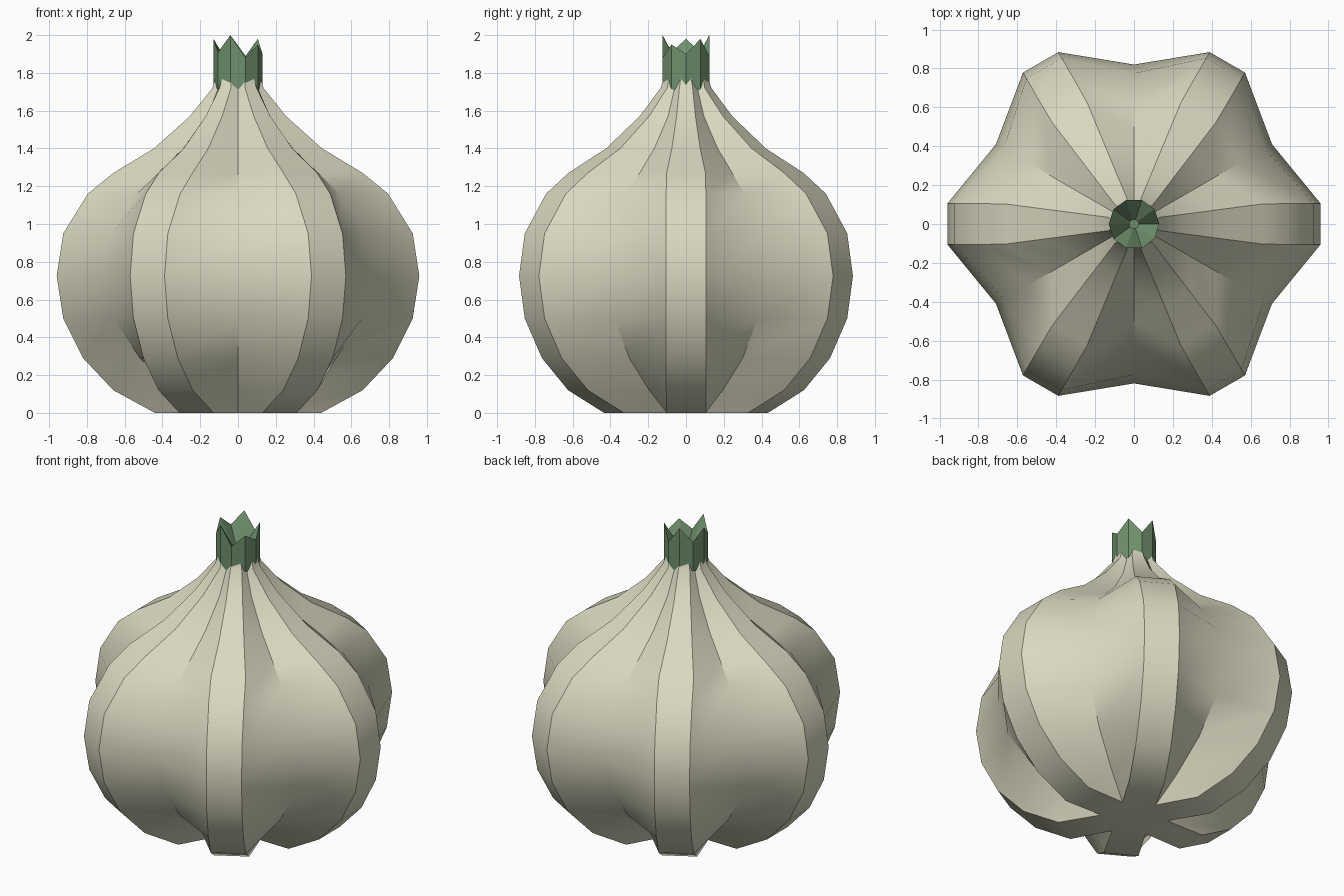
import bpy, bmesh, math
from mathutils import Matrix, Vector

if "Cube" in bpy.data.objects:
    bpy.data.objects.remove(bpy.data.objects["Cube"])


def material(name, colour):
    m = bpy.data.materials.new(name)
    m.diffuse_color = (*colour, 1)
    m.use_nodes = True
    m.node_tree.nodes["Principled BSDF"].inputs["Base Color"].default_value = m.diffuse_color
    return m


def finish(bm, name, mat, angle):
    bmesh.ops.recalc_face_normals(bm, faces=bm.faces)
    me = bpy.data.meshes.new(name)
    bm.to_mesh(me)
    bm.free()
    ob = bpy.data.objects.new(name, me)
    bpy.context.collection.objects.link(ob)
    me.materials.append(mat)
    if angle:
        bpy.ops.object.select_all(action='DESELECT')
        ob.select_set(True)
        bpy.context.view_layer.objects.active = ob
        bpy.ops.object.shade_smooth_by_angle(angle=math.radians(angle))
    return ob


def bridge(bm, a, b):
    n = len(a)
    for i in range(n):
        bm.faces.new((a[i], a[(i + 1) % n], b[(i + 1) % n], b[i]))


cream = material("cream_skin", (0.70, 0.69, 0.53))
green = material("stem_green", (0.16, 0.28, 0.15))

# Bulb: rows of height, ridge radius, ridge half width, groove radius
ROWS = [(0.0, 0.44, 0.105, 0.20), (0.12, 0.66, 0.105, 0.39),
        (0.29, 0.82, 0.105, 0.60), (0.50, 0.925, 0.105, 0.76),
        (0.725, 0.96, 0.105, 0.82), (0.95, 0.925, 0.105, 0.775),
        (1.16, 0.795, 0.105, 0.62), (1.27, 0.66, 0.103, 0.49),
        (1.40, 0.445, 0.075, 0.335), (1.57, 0.255, 0.05, 0.19),
        (1.72, 0.135, 0.035, 0.12), (1.79, 0.115, 0.025, 0.09)]
bm = bmesh.new()
rings = []
for z, ridge, half, groove in ROWS:
    ring = []
    for k in range(6):
        turn = Matrix.Rotation(math.radians(60 * k), 3, 'Z')
        g = math.radians(30)
        for p in ((ridge, -half, z), (ridge, half, z),
                  (groove * math.cos(g), groove * math.sin(g), z)):
            ring.append(bm.verts.new(turn @ Vector(p)))
    rings.append(ring)
for a, b in zip(rings, rings[1:]):
    bridge(bm, a, b)
bm.faces.new(rings[0][::-1])
bm.faces.new(rings[-1])
finish(bm, "garlic_bulb", cream, 30)

# Cut stem: ten-sided tube with a jagged rim and a funnel inside
RIM = [1.90, 1.98, 1.89, 2.0, 1.91, 1.98, 1.91, 2.0, 1.88, 1.95]
bm = bmesh.new()


def stem_ring(r, heights):
    return [bm.verts.new((r * math.cos(i * math.pi / 5),
                          r * math.sin(i * math.pi / 5), heights[i]))
            for i in range(10)]


low = stem_ring(0.13, [1.70 if i % 2 else 1.72 for i in range(10)])
rim = stem_ring(0.13, RIM)
core = stem_ring(0.025, [1.80] * 10)
base = stem_ring(0.08, [1.66] * 10)
for a, b in ((base, low), (low, rim), (rim, core)):
    bridge(bm, a, b)
bm.faces.new(core)
bm.faces.new(base[::-1])
finish(bm, "cut_stem", green, 0)
